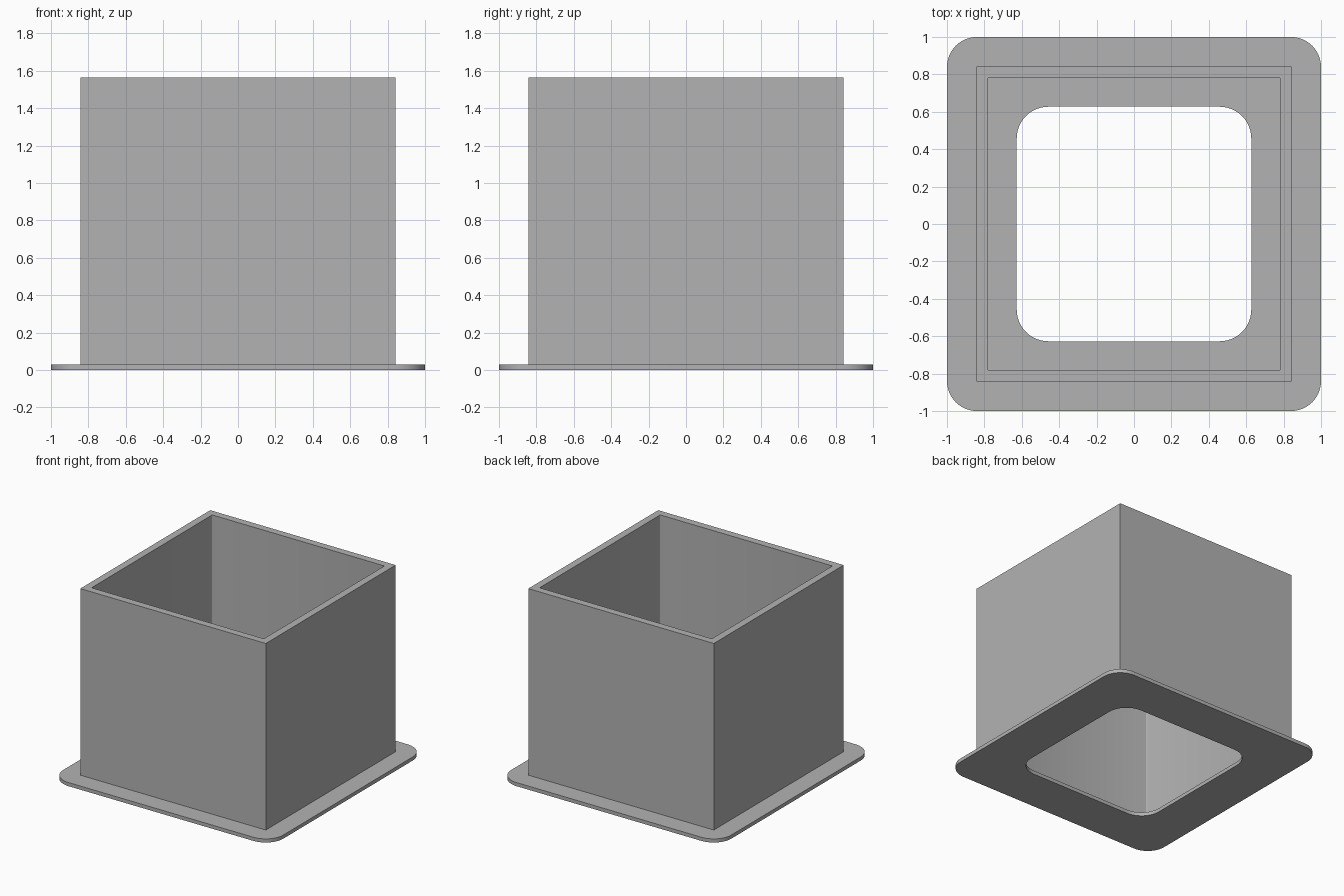
import bpy, bmesh, math

cube = bpy.data.objects.get("Cube")
if cube:
    bpy.data.objects.remove(cube, do_unlink=True)

grey = bpy.data.materials.new("plain_grey")
grey.use_nodes = True
COLOUR = (0.45, 0.45, 0.45, 1)
grey.diffuse_color = COLOUR
grey.node_tree.nodes["Principled BSDF"].inputs["Base Color"].default_value = COLOUR


def rounded_square(half, radius, steps):
    """Counter-clockwise outline; a zero radius with zero steps gives sharp corners."""
    points = []
    for corner in range(4):
        middle = math.pi / 4 + corner * math.pi / 2
        cx = math.copysign(half - radius, math.cos(middle))
        cy = math.copysign(half - radius, math.sin(middle))
        for i in range(steps + 1):
            a = corner * math.pi / 2 + (i / steps * math.pi / 2 if steps else 0)
            points.append((cx + radius * math.cos(a), cy + radius * math.sin(a)))
    return points


def hollow_prism(name, outer, inner, z0, z1, inner_bevel=0):
    """Square ring with an open middle, swept from z0 to z1."""
    bm = bmesh.new()
    loops = [[bm.verts.new((x, y, z)) for x, y in outline]
             for outline, z in ((outer, z0), (outer, z1), (inner, z1), (inner, z0))]
    n = len(outer)
    for k in range(4):
        a, b = loops[k], loops[(k + 1) % 4]
        for i in range(n):
            j = (i + 1) % n
            bm.faces.new((a[i], a[j], b[j], b[i]))
    if inner_bevel:
        edges = [bm.edges.get((loops[2][i], loops[3][i])) for i in range(n)]
        bmesh.ops.bevel(bm, geom=edges, offset=inner_bevel, segments=3,
                        profile=0.5, affect='EDGES')
    bmesh.ops.recalc_face_normals(bm, faces=bm.faces)
    mesh = bpy.data.meshes.new(name)
    bm.to_mesh(mesh)
    bm.free()
    mesh.materials.append(grey)
    obj = bpy.data.objects.new(name, mesh)
    bpy.context.collection.objects.link(obj)
    bpy.ops.object.select_all(action='DESELECT')
    obj.select_set(True)
    bpy.context.view_layer.objects.active = obj
    bpy.ops.object.shade_smooth_by_angle(angle=math.radians(35))
    return obj


# Flat base flange with rounded corners and a rounded opening
hollow_prism("base_flange", rounded_square(1, 0.16, 12),
             rounded_square(0.627, 0.17, 12), 0, 0.03)

# Square tube standing on the flange
hollow_prism("square_tube", rounded_square(0.843, 0, 0),
             rounded_square(0.783, 0, 0), 0.03, 1.563, inner_bevel=0.008)
